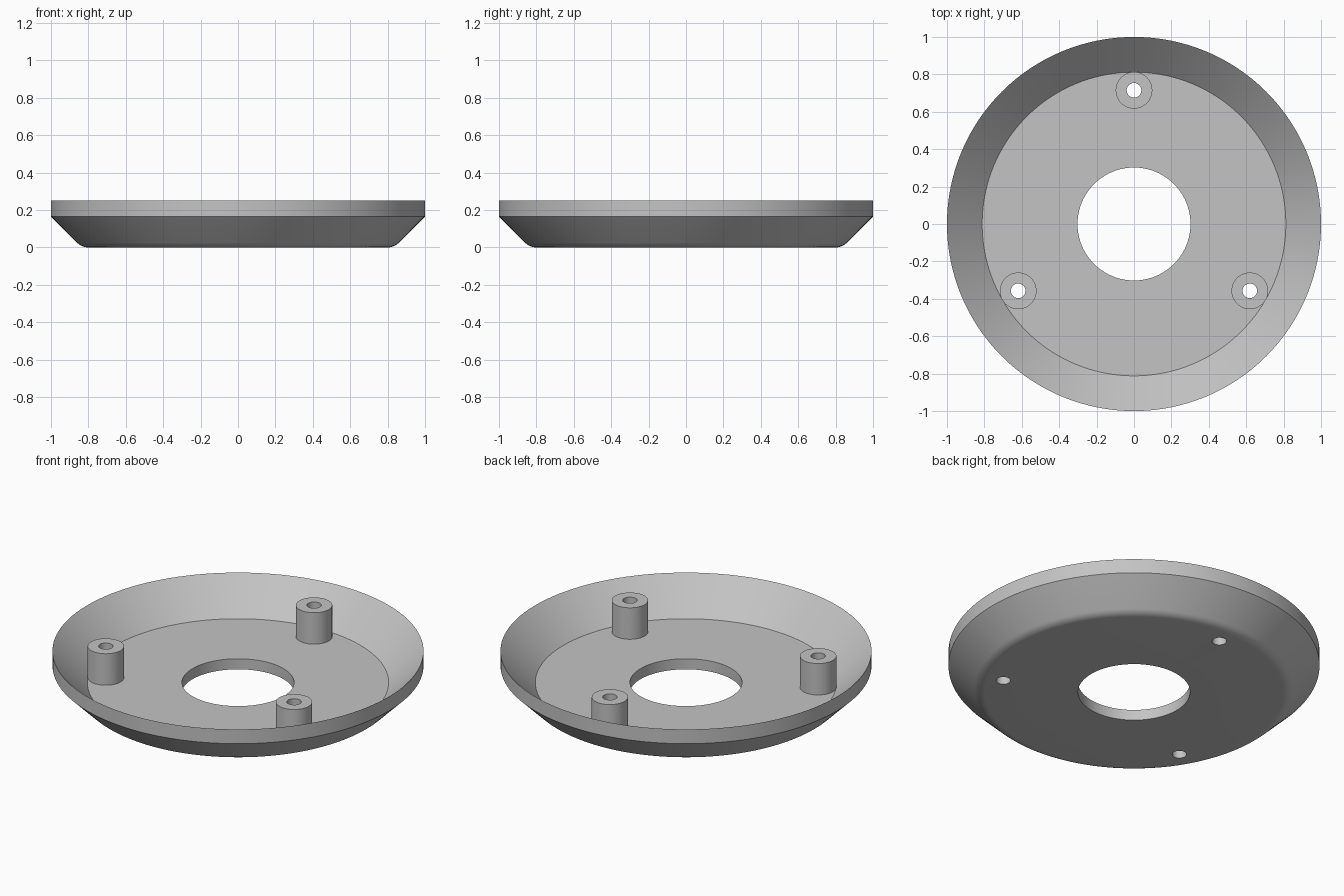
import bpy, bmesh, math
from mathutils import Matrix, Vector

cube = bpy.data.objects.get("Cube")
if cube:
    bpy.data.objects.remove(cube, do_unlink=True)

HEIGHT, FLOOR = 0.25, 0.063
SEGMENTS = 128

grey = bpy.data.materials.new("plain grey")
grey.use_nodes = True
colour = (0.55, 0.55, 0.55, 1)
grey.diffuse_color = colour
grey.node_tree.nodes["Principled BSDF"].inputs["Base Color"].default_value = colour


def add_object(name, bm):
    bmesh.ops.recalc_face_normals(bm, faces=bm.faces)
    mesh = bpy.data.meshes.new(name)
    bm.to_mesh(mesh)
    bm.free()
    mesh.materials.append(grey)
    obj = bpy.data.objects.new(name, mesh)
    bpy.context.collection.objects.link(obj)
    return obj


def lathe(name, profile):
    """Turn a closed (radius, height) profile around the z axis."""
    bm = bmesh.new()
    verts = [bm.verts.new((r, 0, z)) for r, z in profile]
    edges = [bm.edges.new((a, b)) for a, b in zip(verts, verts[1:] + verts[:1])]
    bmesh.ops.spin(bm, geom=verts + edges, cent=(0, 0, 0), axis=(0, 0, 1),
                   angle=math.tau, steps=SEGMENTS, use_merge=True)
    bmesh.ops.remove_doubles(bm, verts=bm.verts, dist=1e-5)
    return add_object(name, bm)


def cylinder(name, radius, bottom, top, x, y):
    bm = bmesh.new()
    bmesh.ops.create_cone(bm, cap_ends=True, segments=48, radius1=radius,
                          radius2=radius, depth=top - bottom,
                          matrix=Matrix.Translation((x, y, (top + bottom) / 2)))
    return add_object(name, bm)


def combine(target, tool, operation):
    """Apply a boolean and discard the tool."""
    mod = target.modifiers.new(operation.lower(), "BOOLEAN")
    mod.operation, mod.solver, mod.object = operation, "EXACT", tool
    bpy.context.view_layer.objects.active = target
    bpy.ops.object.modifier_apply(modifier=mod.name)
    bpy.data.objects.remove(tool, do_unlink=True)


# Dish: flared wall, upright rim and a rounded lower corner
corner, fillet = 0.835, 0.08
flat_end = corner - fillet * math.tan(math.pi / 8)
arc = [(flat_end + fillet * math.sin(a), fillet * (1 - math.cos(a)))
       for a in (math.pi / 4 * i / 6 for i in range(7))]
dish = lathe("mounting_dish", [(0.302, 0)] + arc + [
    (1, 0.165), (1, HEIGHT), (0.812, FLOOR), (0.302, FLOOR)])

# Three drilled screw posts, evenly spaced
spots = [Matrix.Rotation(math.tau * i / 3, 3, "Z") @ Vector((0, 0.715, 0))
         for i in range(3)]
for p in spots:
    combine(dish, cylinder("screw_post", 0.098, FLOOR / 2, HEIGHT, p.x, p.y), "UNION")
for p in spots:
    combine(dish, cylinder("screw_hole", 0.039, -0.1, HEIGHT + 0.1, p.x, p.y),
            "DIFFERENCE")

# Smooth curved faces, crisp edges
dish.select_set(True)
bpy.context.view_layer.objects.active = dish
bpy.ops.object.shade_smooth_by_angle(angle=math.radians(30))
